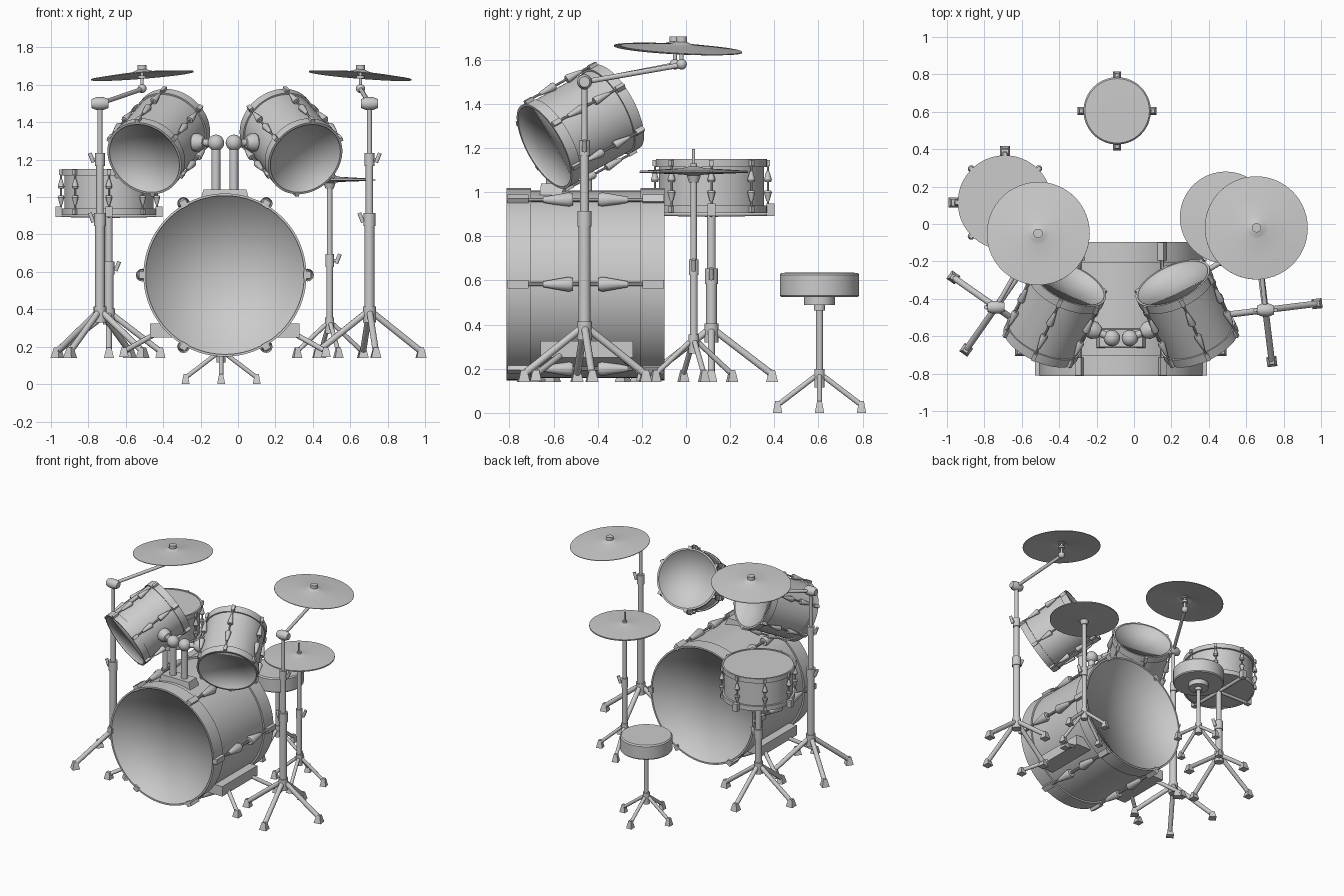
import bpy, bmesh
from math import sin, cos, pi, radians
from mathutils import Vector as V

if "Cube" in bpy.data.objects:
    bpy.data.objects.remove(bpy.data.objects["Cube"])

CX = -0.07   # symmetry line of the bass drum and toms


def finish(bm, name, soft=()):
    """Make the object; edges between 'soft' vertices stay smooth."""
    bmesh.ops.recalc_face_normals(bm, faces=bm.faces)
    me = bpy.data.meshes.new(name)
    bm.to_mesh(me)
    bm.free()
    me.shade_smooth()
    me.set_sharp_from_angle(angle=radians(35))
    if soft:
        for e in me.edges:
            if all(v in soft for v in e.vertices):
                e.use_edge_sharp = False
    ob = bpy.data.objects.new(name, me)
    bpy.context.collection.objects.link(ob)
    return ob


def lathe(bm, profile, origin, axis=(0, 0, 1), n=64, turn=0.0):
    """Revolve (radius, height) points about an axis."""
    q = V(axis).to_track_quat('Z', 'Y')
    rings = []
    for r, h in profile:
        cnt = 1 if r == 0 else n
        rings.append([bm.verts.new(V(origin) + q @ V((r * cos(turn + 2*pi*i/n), r * sin(turn + 2*pi*i/n), h)))
                      for i in range(cnt)])
    for a, b in zip(rings, rings[1:]):
        for i in range(n):
            j = (i + 1) % n
            f = [a[i % len(a)], a[j % len(a)], b[j % len(b)], b[i % len(b)]]
            bm.faces.new(list(dict.fromkeys(f)))


def rod(bm, a, b, r1, r2=None, n=14, turn=0.0):
    a, b = V(a), V(b)
    L = (b - a).length
    lathe(bm, [(0, 0), (r1, 0), (r1 if r2 is None else r2, L), (0, L)], a, b - a, n, turn)


def ball(bm, c, r):
    lathe(bm, [(0, -r)] + [(r * cos(t * pi/10), r * sin(t * pi/10)) for t in range(-4, 5)] + [(0, r)], c, n=20)


def box(bm, lo, hi, top=1.0):
    """Axis-aligned box whose top can be scaled to a taper."""
    lo, hi = V(lo), V(hi)
    c, d = (lo + hi) / 2, hi - lo
    for v in bmesh.ops.create_cube(bm, size=1)['verts']:
        k = top if v.co.z > 0 else 1
        v.co = c + V((v.co.x * d.x * k, v.co.y * d.y * k, v.co.z * d.z))


def drum(name, a, b, R, S, hoop, inset, lugs, turn=0.0, lug=0.03, soft=True):
    """Shell with two hoops, inset heads and paired cone lugs, from a to b."""
    a, b = V(a), V(b)
    ax = (b - a).normalized()
    L = (b - a).length
    bm = bmesh.new()
    half = [(0, inset), (R - .012, inset), (R - .012, 0), (R, 0), (R, hoop), (S, hoop)]
    lathe(bm, half + [(r, L - h) for r, h in reversed(half)], a, ax, 80)
    # head rims blend smoothly into the heads
    finish(bm, name, set(range(1, 81)) | set(range(721, 801)) if soft else ())
    bm = bmesh.new()
    q = ax.to_track_quat('Z', 'Y')
    for k in range(lugs):
        t = turn + 2 * pi * k / lugs
        d = q @ V((cos(t), sin(t), 0))
        p = a + d * (S + .018)
        rod(bm, p + ax * hoop * .3, p + ax * (L - hoop * .3), lug * .28, n=10)
        for s, e in ((a, ax), (b, -ax)):
            o = s + d * (S + .018)
            m = min(L * .42, hoop + .21)
            st = hoop + (m - hoop) * .3
            lathe(bm, [(0, st), (lug*.4, st), (lug, m - lug*.5), (lug*.8, m), (0, m)], o, e, 12)
            c = s + d * (R + .004)
            rod(bm, c + e * .003, c + e * hoop * .9, lug * .8, n=4, turn=t + pi/4)   # hoop claw
    finish(bm, name + "_lugs")


def legs(bm, x, y, R, hub, turn, floor, r=.015, foot=.038):
    """Four splayed legs with tapered feet and a hub."""
    rod(bm, (x, y, hub - .05), (x, y, hub + .035), r * 2)
    for k in range(4):
        t = radians(turn + 90 * k)
        fx, fy = x + R * cos(t), y + R * sin(t)
        rod(bm, (x + .02 * cos(t), y + .02 * sin(t), hub), (fx, fy, floor + .035), r)
        rod(bm, (fx, fy, floor), (fx, fy, floor + .055), foot, foot * .5, 4, t + pi/4)


def collar(bm, x, y, z, r, side=1):
    """Height clamp with a wing screw."""
    rod(bm, (x, y, z - .035), (x, y, z + .035), r)
    rod(bm, (x, y, z), (x + side * .04, y, z), .008)
    rod(bm, (x + side * .035, y, z - .015), (x + side * .055, y, z + .035), .011)


def cymbal(name, c, R, axis=(0, 0, 1), k=1.0):
    """Thin bowed disc with a bell; k scales (or flips) its depth."""
    up = [(0, .022), (.02, .020), (.045, .009), (.06, .005), (R * .6, -.003), (R, -.013)]
    bm = bmesh.new()
    lathe(bm, [(r, k * h) for r, h in up] + [(r, k * h - .004) for r, h in reversed(up)], c, axis, 72)
    finish(bm, name)


# Bass drum
drum("bass_drum", (CX, -.813, .583), (CX, -.097, .583), .436, .424, .11, .012, 6, 0, .034)

# Bass drum spurs
bm = bmesh.new()
for s in (-1, 1):
    x0, x1 = sorted((CX + s * .27, CX + s * .40))
    box(bm, (x0, -.66, .25), (x1, -.24, .325))
    for y0, y1 in ((-.55, -.68), (-.31, -.2)):
        f = V((CX + s * .54, y1, .145))
        rod(bm, (CX + s * .36, y0, .275), f + V((0, 0, .03)), .014)
        rod(bm, f, f + V((0, 0, .05)), .036, .02, 4, pi/4)
finish(bm, "bass_drum_spurs")

# Toms with ball mounts
bm = bmesh.new()
box(bm, (-.205, -.665, .97), (.065, -.555, 1.04), .85)
for s, side in ((-1, "left"), (1, "right")):
    F, B = V((CX + s * .43, -.642, 1.207)), V((CX + s * .277, -.315, 1.387))
    drum(side + "_tom", F, B, .214, .205, .05, .01, 6, pi/6, .02)
    p = V((CX + s * .048, -.61, 1.29))
    rod(bm, (p.x, p.y, 1.0), p, .024)
    ball(bm, p, .044)
    m = (F + B) / 2
    rod(bm, p, p.lerp(m, .5), .02)
    lathe(bm, [(0, .06), (.03, .07), (.048, .1), (.048, .125), (.03, .15), (0, .155)], p, m - p, 20)
finish(bm, "tom_mount")

# Snare drum and its basket stand
sx, sy = -.69, .115
drum("snare_drum", (sx, sy, .905), (sx, sy, 1.15), .252, .238, .035, .005, 8, 0, .018, False)
bm = bmesh.new()
legs(bm, sx, sy, .275, .37, 0, .14, .016)
rod(bm, (sx, sy, .33), (sx, sy, .63), .025)
collar(bm, sx, sy, .62, .03)
rod(bm, (sx, sy, .6), (sx, sy, .9), .02)
for k in range(4):
    d = V((cos(k * pi/2), sin(k * pi/2), 0))
    e = V((sx, sy, .905)) + d * .268
    rod(bm, (sx, sy, .9), e, .012)
    box(bm, e - V((.018, .018, .012)), e + V((.018, .018, .045)))
finish(bm, "snare_stand")

# Boom cymbal stands: post x,y; cymbal x,y; leg turn; tilt sign
for name, px, py, cx, cy, turn, s in (("left", -.738, -.445, -.513, -.05, 145, -1),
                                      ("right", .703, -.46, .655, -.02, 7, 1)):
    bm = bmesh.new()
    legs(bm, px, py, .278, .38, turn, .14, .017)
    rod(bm, (px, py, .33), (px, py, .88), .027)
    collar(bm, px, py, .88, .032, -1)
    rod(bm, (px, py, .85), (px, py, 1.2), .02)
    collar(bm, px, py, 1.2, .026, s)
    rod(bm, (px, py, 1.2), (px, py, 1.5), .013)
    lathe(bm, [(0, -.045), (.024, -.045), (.034, -.02), (.034, .02), (.024, .045), (0, .045)],
          (px, py, 1.5), (1, 0, 0), 20)
    rod(bm, (px, py, 1.5), (cx, cy, 1.577), .012)
    ball(bm, (cx, cy, 1.58), .024)
    rod(bm, (cx, cy, 1.58), (cx, cy, 1.705), .009)
    rod(bm, (cx, cy, 1.635), (cx, cy, 1.65), .022)
    rod(bm, (cx, cy, 1.67), (cx, cy, 1.705), .025)
    finish(bm, name + "_cymbal_stand")
    cymbal(name + "_cymbal", (cx, cy, 1.664), .276, (s * .08, .055, 1))

# Hi-hat
hx, hy = .49, .035
bm = bmesh.new()
legs(bm, hx, hy, .18, .32, 15, .14, .012, .032)
rod(bm, (hx, hy, .27), (hx, hy, .67), .018)
collar(bm, hx, hy, .66, .023)
rod(bm, (hx, hy, .65), (hx, hy, 1.06), .015)
rod(bm, (hx, hy, 1.045), (hx, hy, 1.075), .022, .032)
rod(bm, (hx, hy, 1.05), (hx, hy, 1.195), .007)
rod(bm, (hx, hy, 1.105), (hx, hy, 1.13), .016)
finish(bm, "hi_hat_stand")
cymbal("hi_hat_top", (hx, hy, 1.105), .245, k=.6)
cymbal("hi_hat_bottom", (hx, hy, 1.087), .245, k=-.4)

# Stool
tx, ty = -.09, .605
bm = bmesh.new()
lathe(bm, [(0, .525), (.174, .525), (.18, .532), (.18, .626), (.172, .635), (0, .636)], (tx, ty, 0))
finish(bm, "stool_seat")
bm = bmesh.new()
lathe(bm, [(0, .488), (.07, .488), (.07, .527), (0, .527)], (tx, ty, 0), n=32)
rod(bm, (tx, ty, .465), (tx, ty, .49), .025)
rod(bm, (tx, ty, .12), (tx, ty, .49), .016)
legs(bm, tx, ty, .19, .165, 0, 0, .012, .03)
finish(bm, "stool_base")
